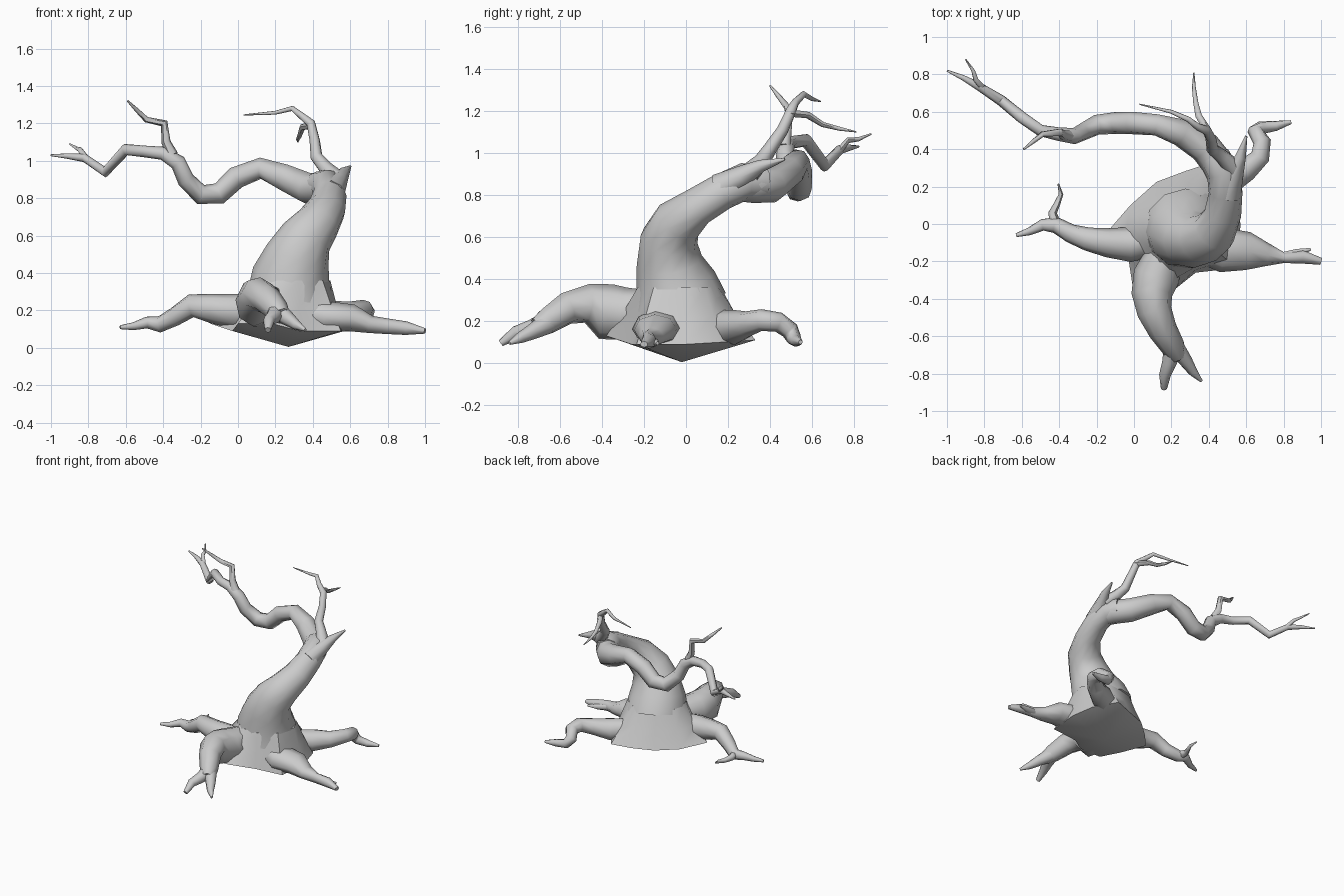
import bpy, bmesh, math
from mathutils import Vector


def finish(bm, name, angle=60):
    """Turn a bmesh into a smooth-shaded object with sharp creases."""
    bmesh.ops.recalc_face_normals(bm, faces=bm.faces)
    me = bpy.data.meshes.new(name)
    bm.to_mesh(me)
    bm.free()
    for f in me.polygons:
        f.use_smooth = True
    me.set_sharp_from_angle(angle=math.radians(angle))
    ob = bpy.data.objects.new(name, me)
    bpy.context.collection.objects.link(ob)
    return ob


def bridge(bm, rings):
    """Join successive vertex rings with quads."""
    for lo, hi in zip(rings, rings[1:]):
        for k in range(len(lo)):
            j = (k + 1) % len(lo)
            bm.faces.new((lo[k], lo[j], hi[j], hi[k]))


def limb(name, pts, sides=8):
    """Tapered tube through points (x, y, z, radius[, second radius])."""
    P = [Vector(p[:3]) for p in pts]
    n = len(P)
    bm = bmesh.new()
    rings, u = [], None
    for i, p in enumerate(pts):
        a, b = P[max(i - 1, 0)], P[min(i + 1, n - 1)]
        if 0 < i < n - 1:
            t = ((P[i] - a).normalized() + (b - P[i]).normalized()).normalized()
        else:
            t = (b - a).normalized()
        if u is None:
            u = Vector((1, 0, 0)) if abs(t.x) < 0.7 else Vector((0, 0, 1))
        u = (u - t * u.dot(t)).normalized()
        v = t.cross(u)
        r1, r2 = p[3] * 1.04, p[-1] * 1.04
        rings.append([bm.verts.new(P[i] + u * r1 * math.cos(k * math.tau / sides)
                                   + v * r2 * math.sin(k * math.tau / sides))
                      for k in range(sides)])
    bridge(bm, rings)
    bm.faces.new(rings[0][::-1])
    bm.faces.new(rings[-1])
    return finish(bm, name)


# Root base: irregular skirt webbing between the roots, pointed underneath
skirt = [(.57, 0, .09), (.53, .17, .10), (.42, .33, .11), (.28, .285, .10), (.12, .225, .10),
         (-.02, .10, .10), (-.15, -.05, .13), (-.03, -.185, .09), (.0, -.38, .13),
         (.18, -.38, .13), (.33, -.26, .09), (.55, -.235, .09)]
bm = bmesh.new()
low = [Vector(p) for p in skirt]
angs = [math.atan2(p.y + .035, p.x - .28) for p in low]
top = [Vector((.28 + .215 * math.cos(a), -.035 + .20 * math.sin(a), .36)) for a in angs]
mid = [a.lerp(b, .5) + Vector((0, 0, -.01)) for a, b in zip(low, top)]
rings = [[bm.verts.new(p) for p in ring] for ring in (low, mid, top)]
bridge(bm, rings)
bm.faces.new(rings[-1])
tip = bm.verts.new((.27, -.02, .005))
for k in range(len(low)):
    bm.faces.new((tip, rings[0][(k + 1) % len(low)], rings[0][k]))
finish(bm, "root_base", 50)

# Trunk leaning back
limb("trunk", [
    (.275, -.03, .29, .215, .215), (.285, -.05, .39, .20, .185), (.32, -.08, .49, .17, .15),
    (.365, -.08, .59, .137, .132), (.43, -.04, .67, .115, .115), (.475, .055, .745, .10, .085),
    (.49, .17, .815, .088, .082), (.475, .28, .865, .085, .085), (.43, .36, .86, .08, .08)], 12)

# Main branch sweeping to the left
limb("main_branch", [
    (.48, .22, .845, .07), (.45, .32, .85, .085), (.38, .41, .85, .083), (.25, .49, .91, .072),
    (.12, .53, .96, .056), (-.01, .54, .91, .058), (-.10, .54, .825, .056), (-.20, .53, .82, .052),
    (-.28, .49, .90, .045), (-.32, .47, .99, .042), (-.40, .48, 1.04, .035),
    (-.50, .50, 1.05, .03), (-.60, .57, 1.06, .03), (-.71, .66, .94, .028),
    (-.82, .73, 1.015, .022), (-.91, .78, 1.025, .014), (-1.0, .82, 1.03, .005)])
limb("main_branch_upper_twig", [
    (-.35, .47, 1.03, .03), (-.385, .48, 1.10, .024), (-.395, .49, 1.20, .021),
    (-.49, .48, 1.22, .015), (-.54, .44, 1.27, .011), (-.59, .40, 1.32, .005)], 6)
limb("main_branch_tip_twig", [
    (-.81, .73, 1.01, .018), (-.845, .77, 1.06, .014), (-.86, .82, 1.065, .01),
    (-.90, .88, 1.09, .004)], 6)

# Broken spike and upright branch at the trunk top
limb("trunk_spike", [
    (.50, .16, .83, .07), (.535, .27, .89, .05), (.57, .36, .94, .028), (.60, .47, .97, .006)])
limb("upper_branch", [
    (.53, .30, .90, .05), (.47, .36, .96, .038), (.42, .40, 1.02, .032), (.41, .46, 1.11, .027),
    (.39, .50, 1.20, .024), (.34, .52, 1.24, .018), (.29, .56, 1.28, .014),
    (.20, .60, 1.257, .01), (.03, .64, 1.245, .003)])
limb("upper_branch_twig", [
    (.40, .49, 1.19, .02), (.345, .58, 1.18, .017), (.33, .65, 1.135, .013),
    (.32, .73, 1.115, .01), (.32, .81, 1.10, .003)], 6)

# Left root with a curled side twig
limb("left_root", [
    (.12, -.08, .20, .08), (-.02, -.11, .195, .09), (-.14, -.10, .21, .075),
    (-.25, -.08, .225, .06), (-.34, -.05, .165, .048), (-.42, -.005, .125, .042),
    (-.49, -.005, .135, .03), (-.56, -.04, .115, .02), (-.63, -.06, .11, .01)])
limb("left_root_twig", [
    (-.42, 0, .13, .03), (-.435, .06, .13, .022), (-.41, .11, .12, .016),
    (-.39, .16, .125, .012), (-.405, .215, .14, .004)], 6)

# Front root, forked at the end
limb("front_root", [
    (.17, -.14, .25, .09), (.12, -.28, .235, .12), (.095, -.38, .245, .105, .13),
    (.11, -.47, .285, .09), (.155, -.57, .26, .075), (.21, -.66, .20, .062),
    (.235, -.71, .17, .045)])
limb("front_root_left_toe", [
    (.21, -.65, .20, .05), (.19, -.74, .165, .038), (.165, -.81, .145, .03),
    (.16, -.88, .095, .016)])
limb("front_root_right_toe", [
    (.22, -.66, .19, .05), (.275, -.73, .15, .036), (.315, -.79, .12, .025),
    (.36, -.84, .095, .008)])

# Right root with a short toe
limb("right_root", [
    (.36, -.10, .19, .08, .10), (.48, -.14, .165, .08, .115), (.61, -.145, .16, .07, .098),
    (.71, -.165, .125, .045, .06), (.80, -.18, .115, .04, .028), (.90, -.175, .105, .035, .035),
    (1.0, -.20, .09, .014, .018)])
limb("right_root_toe", [
    (.80, -.175, .11, .028), (.87, -.155, .10, .024), (.945, -.135, .095, .008)], 6)

# Back root, hooked round and turned outward
limb("back_root", [
    (.36, .14, .18, .07), (.49, .23, .17, .08), (.60, .29, .185, .06), (.675, .36, .205, .05),
    (.685, .44, .195, .046), (.65, .495, .155, .042), (.68, .515, .115, .034),
    (.76, .525, .105, .026), (.84, .545, .10, .01)])
